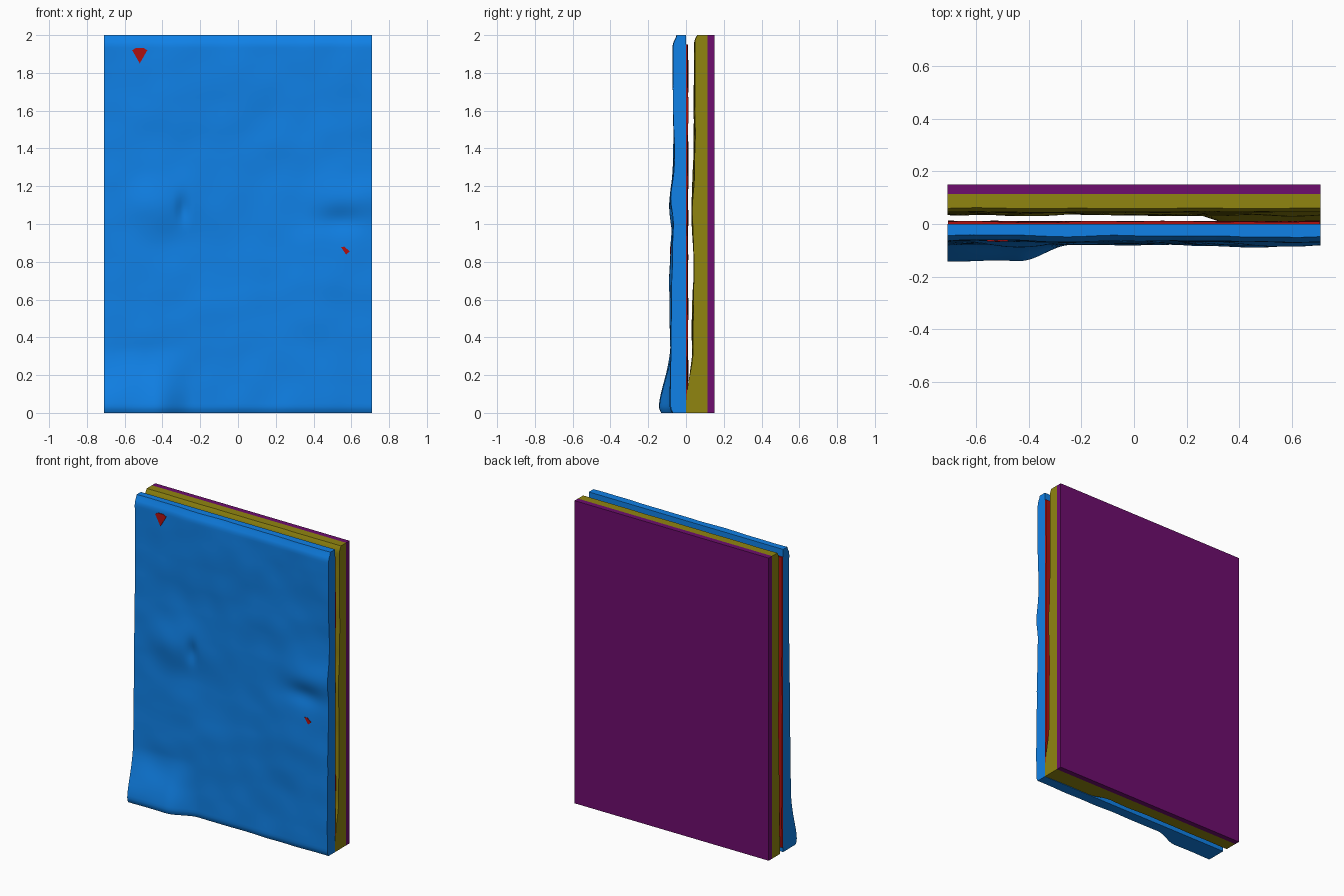
import bpy, bmesh, math
from mathutils import Vector, noise

if "Cube" in bpy.data.objects:
    bpy.data.objects.remove(bpy.data.objects["Cube"])

W, H = 0.71, 2.0


def material(name, rgb):
    m = bpy.data.materials.new(name)
    m.diffuse_color = (*rgb, 1)
    m.use_nodes = True
    m.node_tree.nodes["Principled BSDF"].inputs["Base Color"].default_value = m.diffuse_color
    return m


def finish(ob, mat, smooth=True):
    ob.data.materials.append(mat)
    bpy.ops.object.select_all(action='DESELECT')
    bpy.context.view_layer.objects.active = ob
    ob.select_set(True)
    if smooth:
        bpy.ops.object.shade_smooth_by_angle(angle=math.radians(40))


def bump(x, z, cx, cz, rx, rz):
    return math.exp(-((x - cx) / rx) ** 2 - ((z - cz) / rz) ** 2)


def step(t):
    t = max(0.0, min(1.0, t))
    return t * t * (3 - 2 * t)


def rough(x, z, scale, seed):
    return noise.noise(Vector((x * scale, z * scale, seed)))


# Turn a filled bmesh into a named object
def make(name, bm, mat, smooth=True):
    bmesh.ops.recalc_face_normals(bm, faces=bm.faces)
    me = bpy.data.meshes.new(name)
    bm.to_mesh(me)
    bm.free()
    ob = bpy.data.objects.new(name, me)
    bpy.context.collection.objects.link(ob)
    finish(ob, mat, smooth)


# Closed sheet between a front and a back height function y = f(x, z)
def sheet(name, mat, front, back, x1, z0, z1, nx=70, nz=120):
    bm = bmesh.new()
    layers = []
    for f in (front, back):
        rows = []
        for j in range(nz + 1):
            z = z0 + (z1 - z0) * j / nz
            rows.append([bm.verts.new((x, f(x, z), z)) for x in
                         (-x1 + 2 * x1 * i / nx for i in range(nx + 1))])
        layers.append(rows)
        for j in range(nz):
            for i in range(nx):
                bm.faces.new((rows[j][i], rows[j][i + 1], rows[j + 1][i + 1], rows[j + 1][i]))

    def border(g):
        return (g[0] + [r[-1] for r in g[1:]] + g[-1][-2::-1]
                + [r[0] for r in g[-2:0:-1]])
    a, b = border(layers[0]), border(layers[1])
    for k in range(len(a)):
        n = (k + 1) % len(a)
        bm.faces.new((a[k], a[n], b[n], b[k]))
    make(name, bm, mat)


# Relief of the front panel: broad bulges, dents and fine undulation
def panel_front(x, z):
    d = 0.066 + 0.008 * rough(x, z, 2.2, 1.5) + 0.005 * rough(x, z, 6, 4.2)
    d += 0.024 * bump(x, z, -0.42, 1.12, 0.16, 0.14)
    d -= 0.020 * bump(x, z, -0.29, 1.08, 0.03, 0.07)
    d += 0.024 * bump(x, z, 0.60, 1.14, 0.18, 0.10)
    d -= 0.014 * bump(x, z, 0.53, 1.02, 0.12, 0.06)
    d += 0.018 * bump(x, z, 0.45, 0.75, 0.22, 0.25)
    d += 0.014 * step((0.9 - z) / 0.5)
    d += 0.064 * step((-0.24 - x) / 0.20) * step((0.36 - z) / 0.34)
    d -= 0.012 * step((0.025 - z) / 0.025)
    d -= 0.020 * step((z - 1.93) / 0.07) ** 2
    return max(-d, -0.15)


# Relief of the backing layer, swelling at the lower right
def backing_front(x, z):
    y = 0.046 + 0.006 * rough(x, z, 2.2, 7.5) + 0.004 * rough(x, z, 6, 9.1)
    y -= 0.016 * bump(x, z, 0.6, 1.05, 0.25, 0.2)
    y -= 0.018 * bump(x, z, -0.42, 1.1, 0.18, 0.2)
    y -= 0.010 * step((0.9 - z) / 0.5)
    y -= 0.032 * step((x - 0.22) / 0.14) * step((0.34 - z) / 0.3)
    y += 0.014 * step((z - 1.96) / 0.04) ** 2
    return y


blue = material("blue", (0.005, 0.22, 0.80))
red = material("red", (0.42, 0.005, 0.005))
olive = material("olive", (0.28, 0.235, 0.005))
purple = material("purple", (0.155, 0.004, 0.155))

sheet("front_panel", blue, panel_front, lambda x, z: 0.0, W, 0, H)
sheet("inner_membrane", red, lambda x, z: -0.004,
      lambda x, z: 0.009 + 0.006 * rough(x, z, 5, 3.3), W - 0.002, 0.03, 1.95, 40, 60)
sheet("backing_layer", olive, backing_front, lambda x, z: 0.115, W, 0, H)

# Flat back plate
bpy.ops.mesh.primitive_cube_add(size=1, location=(0, 0.1325, H / 2))
plate = bpy.context.object
plate.name = "back_plate"
plate.scale = (2 * W, 0.035, H)
finish(plate, purple, smooth=False)


# Red wedges of the membrane showing through the panel
def wedge(name, points):
    bm = bmesh.new()
    rings = [[bm.verts.new((x, 0.0, z)) for x, z in points],
             [bm.verts.new((x, panel_front(x, z) - 0.004, z)) for x, z in points]]
    n = len(points)
    for r in rings:
        bm.faces.new(r)
    for i in range(n):
        k = (i + 1) % n
        bm.faces.new((rings[0][i], rings[0][k], rings[1][k], rings[1][i]))
    make(name, bm, red, smooth=False)


wedge("upper_wedge", [(-0.52, 1.85), (-0.48, 1.92), (-0.50, 1.932), (-0.54, 1.932), (-0.56, 1.92)])
wedge("lower_wedge", [(0.572, 0.838), (0.592, 0.855), (0.562, 0.88), (0.545, 0.878)])
